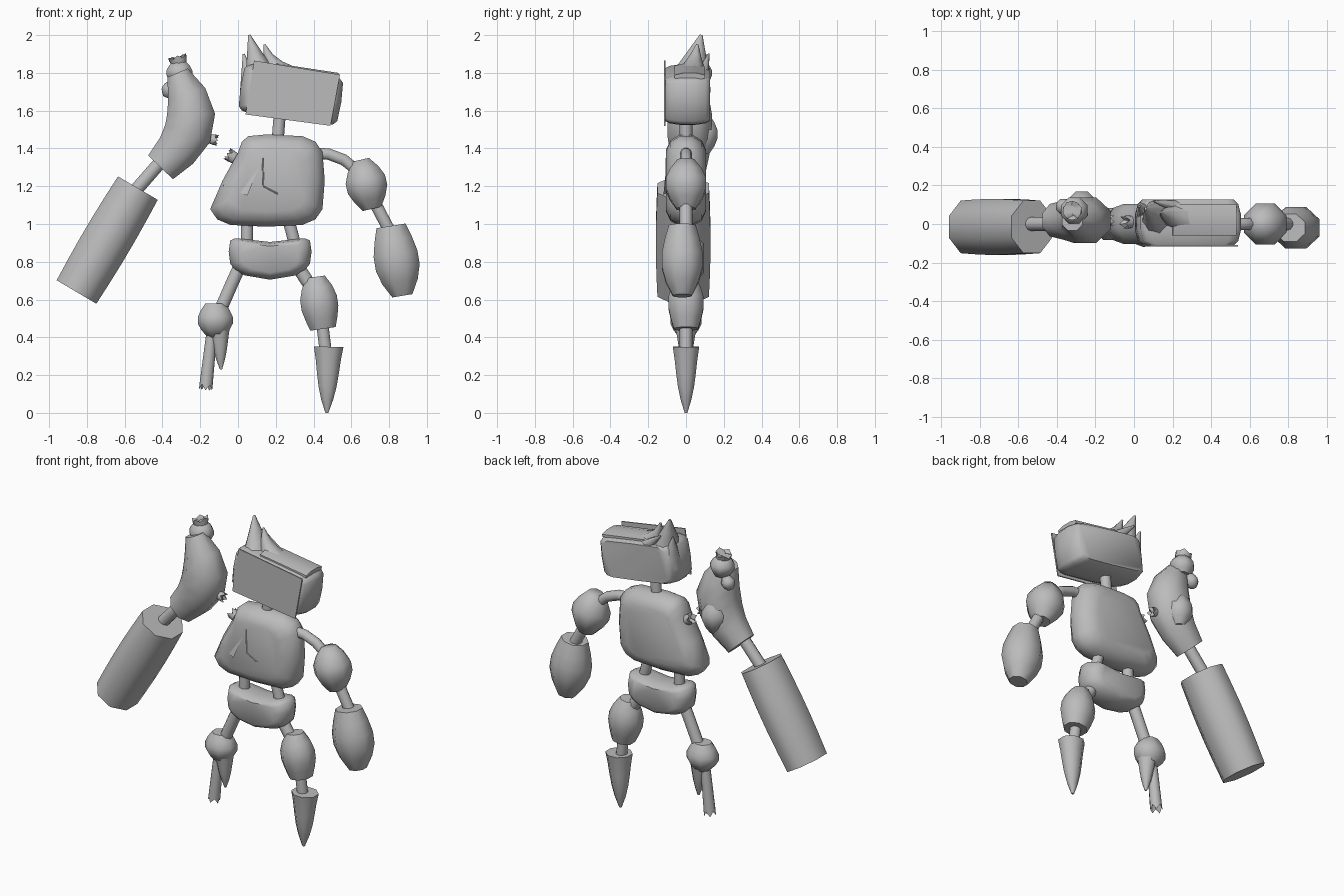
import bpy, bmesh, math
from mathutils import Vector

cube = bpy.data.objects.get("Cube")
if cube:
    bpy.data.objects.remove(cube)

# Single body colour
GREY = (.5, .5, .5, 1)
grey = bpy.data.materials.new("plain_grey")
grey.use_nodes = True
grey.diffuse_color = GREY
shader = next(node for node in grey.node_tree.nodes if node.type == 'BSDF_PRINCIPLED')
shader.inputs["Base Color"].default_value = GREY


def finish(name, bm, angle=55):
    bmesh.ops.recalc_face_normals(bm, faces=bm.faces)
    mesh = bpy.data.meshes.new(name)
    bm.to_mesh(mesh)
    bm.free()
    mesh.materials.append(grey)
    part = bpy.data.objects.new(name, mesh)
    bpy.context.collection.objects.link(part)
    bpy.ops.object.select_all(action='DESELECT')
    part.select_set(True)
    bpy.context.view_layer.objects.active = part
    bpy.ops.object.shade_smooth_by_angle(angle=math.radians(angle))


def skin(name, rings):
    """Bridge neighbouring rings of points and cap both ends."""
    bm = bmesh.new()
    rings = [[bm.verts.new(point) for point in ring] for ring in rings]
    count = len(rings[0])
    for lower, upper in zip(rings, rings[1:]):
        for i in range(count):
            j = (i + 1) % count
            bm.faces.new((lower[i], lower[j], upper[j], upper[i]))
    bm.faces.new(rings[0])
    bm.faces.new(rings[-1])
    finish(name, bm)


def loft(name, centres, widths, depths, sides=8, teeth=0):
    """Elliptical rings along a path; teeth zigzag the rim before the last ring."""
    flat = math.cos(math.pi / sides)
    last = len(centres) - 1
    rings = []
    for k, centre in enumerate(centres):
        along = (centres[min(k + 1, last)] - centres[max(k - 1, 0)]).normalized()
        across = Vector((along.z, 0, -along.x)).normalized()
        deep = along.cross(across)
        ring = []
        for i in range(sides):
            turn = math.tau * (i + .5) / sides
            point = centre + (across * math.cos(turn) * widths[k]
                              + deep * math.sin(turn) * depths[k]) / flat
            if k == last - 1:
                point += along * teeth * (i % 2 * 1.5 - .5)
            ring.append(point)
        rings.append(ring)
    skin(name, rings)


def limb(name, start, end, width, depth, ends, bulge=1, y=0, sweep=0, bow=0, steps=6):
    """Swollen or tapering shape; ends are the end sizes as shares of the width."""
    start, end = Vector((start[0], y, start[1])), Vector((end[0], y + sweep, end[1]))
    along = (end - start).normalized()
    across = Vector((along.z, 0, -along.x))
    centres, shares = [], []
    for k in range(steps):
        t = k / (steps - 1)
        swell = math.sin(math.pi * t)
        base = ends[0] + (ends[1] - ends[0]) * t
        centres.append(start.lerp(end, t) + across * bow * swell)
        shares.append(base + (1 - base) * swell * bulge)
    loft(name, centres, [width * s for s in shares], [depth * s for s in shares])


def rod(name, *path, radius=.032, y=0):
    radii = [radius] * len(path)
    loft(name, [Vector((x, y, z)) for x, z in path], radii, radii, sides=10)


def broken_end(name, start, end, radius, teeth, y=0):
    """Snapped tube with a toothed rim around a hollow end."""
    root, rim = Vector((start[0], y, start[1])), Vector((end[0], y, end[1]))
    radii = [radius * share for share in (.8, .9, 1, .5)]
    middle = root.lerp(rim, .5)
    loft(name, [root, middle, rim, root.lerp(rim, .7)], radii, radii, sides=10, teeth=teeth)


def pillow(name, centre, half, depth, inset, power=4, tilt=0, y=0, warp=None):
    """Rounded block: the front outline shrinks towards the front and back."""
    outline = []
    for i in range(16):
        turn = math.tau * i / 16
        u, v = [math.copysign(abs(c) ** (2 / power), c)
                for c in (math.cos(turn), math.sin(turn))]
        if warp:
            u, v = warp(u, v)
        x, z = u * half[0], v * half[1]
        outline.append((x * math.cos(tilt) - z * math.sin(tilt),
                        x * math.sin(tilt) + z * math.cos(tilt)))
    rings = []
    for f in (-1, -.8, -.3, .3, .8, 1):
        share = 1 - inset * f ** 4
        rings.append([(centre[0] + x * share, y + depth * f, centre[1] + z * share)
                      for x, z in outline])
    skin(name, rings)


def armpit(u, v):
    """Pull the upper right side of the torso inwards."""
    return (u * min(1, max(.5, .75 - v * .7)) if u < 0 else u), v


def sag(u, v):
    """Let the middle of the pelvis hang lower than its sides."""
    return u, v + .5 * u * u - .25


# Head, face plate and neck
pillow("head", centre=(.28, 1.685), half=(.27, .135), depth=.12, inset=.14, power=7,
       tilt=-.15, y=.008)
plate = bmesh.new()
corners = [(.085, 1.865), (.54, 1.79), (.49, 1.52), (.04, 1.58)]
front = plate.faces.new([plate.verts.new((x, -.116, z)) for x, z in corners])
extruded = bmesh.ops.extrude_face_region(plate, geom=[front])
bmesh.ops.translate(plate, vec=(0, .008, 0),
                    verts=[v for v in extruded["geom"] if isinstance(v, bmesh.types.BMVert)])
finish("face_plate", plate)
rod("neck", (.21, 1.44), (.22, 1.57))

# Swept-back hair spikes
spike = dict(ends=(1, .08), bulge=0, steps=4)
limb("hair_tall", start=(.12, 1.78), end=(.06, 2), width=.08, depth=.1, y=.03, sweep=.05, **spike)
limb("hair_middle", start=(.25, 1.78), end=(.14, 1.95), width=.07, depth=.08, y=.03,
     sweep=.03, bow=-.02, **spike)
limb("hair_side", start=(.07, 1.7), end=(.03, 1.9), width=.06, depth=.07, y=.05, sweep=.04, **spike)
limb("hair_back", start=(.3, 1.72), end=(.1, 1.9), width=.06, depth=.05, y=.07, sweep=.05, **spike)
limb("hair_ridge", start=(.53, 1.78), end=(.2, 1.83), width=.02, depth=.08, ends=(1, 1), y=.02)

# Torso with a folded chest panel
pillow("torso", centre=(.15, 1.23), half=(.31, .245), depth=.105, inset=.33, warp=armpit)
fold = bmesh.new()
peak, low, tip, back = [fold.verts.new(point) for point in (
    (.13, -.1, 1.35), (.05, -.12, 1.15), (-.08, -.07, 1.2), (0, -.06, 1.3))]
for face in ((peak, low, back), (low, tip, back), (peak, back, tip), (peak, tip, low)):
    fold.faces.new(face)
finish("chest_fold", fold, angle=20)
rod("chest_crease", (.13, 1.35), (.135, 1.2), (.21, 1.16), radius=.004, y=-.104)

# Pelvis and waist rods
pillow("pelvis", centre=(.17, .83), half=(.22, .1), depth=.095, inset=.3, warp=sag)
rod("right_waist_rod", (.05, 1.05), (.045, .86))
rod("left_waist_rod", (.26, 1.05), (.31, .86))

# Left arm
rod("left_shoulder", (.4, 1.375), (.48, 1.37), (.56, 1.34), (.61, 1.3), (.65, 1.22), radius=.03)
limb("left_upper_arm", start=(.65, 1.34), end=(.71, 1.08), width=.11, depth=.11, ends=(.4, .45))
rod("left_elbow", (.71, 1.14), (.81, .95))
limb("left_forearm", start=(.81, .99), end=(.87, .62), width=.12, depth=.11,
     ends=(.65, .45), y=-.02)

# Left leg
rod("left_hip", (.3, .8), (.41, .63), radius=.035)
limb("left_thigh", start=(.41, .72), end=(.45, .445), width=.1, depth=.095, ends=(.5, .68))
rod("left_knee", (.445, .48), (.465, .32))
limb("left_shin", start=(.48, .35), end=(.47, 0), width=.078, depth=.07, ends=(1, .1), bulge=.3)

# Right leg, ending in a spur and a broken peg
rod("right_hip", (.02, .8), (-.03, .69), (-.1, .53), radius=.034)
limb("right_knee", start=(-.12, .58), end=(-.12, .4), width=.095, depth=.085, ends=(.55, .4))
limb("right_spur", start=(-.1, .47), end=(-.09, .23), width=.06, depth=.06,
     ends=(1, .1), bulge=.2)
broken_end("right_peg", start=(-.135, .46), end=(-.17, .14), radius=.035, teeth=.02)

# Raised right arm
limb("right_upper_arm", start=(-.32, 1.8), end=(-.41, 1.3), width=.13, depth=.12,
     ends=(.45, .7), bow=-.115, y=.02)
limb("arm_back_bulge", start=(-.27, 1.58), end=(-.27, 1.37), width=.08, depth=.08,
     ends=(.4, .4), y=.09)
limb("arm_top_knob", start=(-.31, 1.74), end=(-.31, 1.86), width=.07, depth=.07,
     ends=(.6, .5), y=.07)
broken_end("arm_top_stub", start=(-.31, 1.84), end=(-.32, 1.88), radius=.048, teeth=.012, y=.07)
limb("arm_side_knob", start=(-.35, 1.75), end=(-.38, 1.67), width=.04, depth=.04,
     ends=(.5, .4), y=.09)
rod("right_elbow", (-.4, 1.34), (-.54, 1.18), radius=.035)
limb("right_forearm", start=(-.53, 1.19), end=(-.855, .64), width=.13, depth=.145,
     ends=(.94, .94), y=-.015)

# Snapped shoulder joint halves
broken_end("torso_stub", start=(.03, 1.32), end=(-.045, 1.365), radius=.033, teeth=.018, y=.01)
broken_end("arm_stub", start=(-.17, 1.455), end=(-.12, 1.445), radius=.028, teeth=.015, y=.02)
